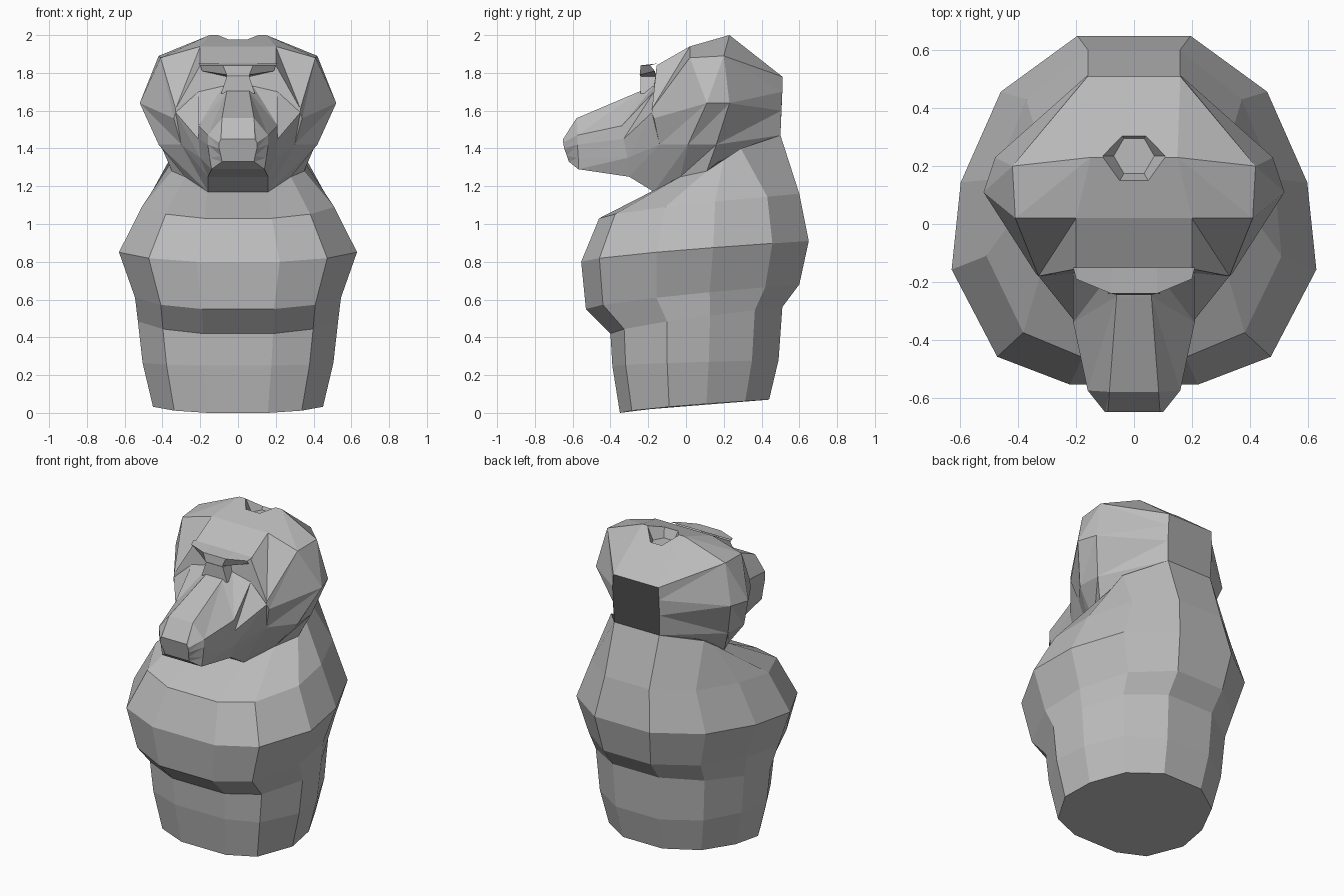
import bpy
import bmesh
from math import radians

cube = bpy.data.objects.get("Cube")
if cube:
    bpy.data.objects.remove(cube, do_unlink=True)

GREY = (0.5, 0.5, 0.5, 1.0)
stone = bpy.data.materials.new("stone grey")
stone.use_nodes = True
stone.diffuse_color = GREY
stone.node_tree.nodes["Principled BSDF"].inputs["Base Color"].default_value = GREY


def loft(name, profiles, closed=True, split=False):
    """Skin a series of half profiles, mirrored across x = 0."""
    bm = bmesh.new()
    sides = [[[bm.verts.new((s * x, y, z)) for x, y, z in p] for p in profiles]
             for s in (1, -1)]
    left, right = sides
    for rows in sides:
        for a, b in zip(rows, rows[1:]):
            for i in range(len(a) - 1):
                if split:
                    bm.faces.new((a[i], b[i], a[i + 1]))
                    bm.faces.new((b[i], b[i + 1], a[i + 1]))
                else:
                    bm.faces.new((a[i], b[i], b[i + 1], a[i + 1]))
    # centre strips joining the two halves
    for k in range(len(profiles) - 1):
        for end in ((0, -1) if closed else (0,)):
            bm.faces.new((left[k][end], left[k + 1][end],
                          right[k + 1][end], right[k][end]))
    if closed:
        for k in (0, -1):
            bm.faces.new(left[k] + right[k][::-1])
    bmesh.ops.remove_doubles(bm, verts=bm.verts, dist=0.0005)
    bmesh.ops.recalc_face_normals(bm, faces=bm.faces)
    mesh = bpy.data.meshes.new(name)
    bm.to_mesh(mesh)
    bm.free()
    mesh.materials.append(stone)
    obj = bpy.data.objects.new(name, mesh)
    bpy.context.collection.objects.link(obj)
    return obj


# Body: twelve-sided tilted rings, shaped by width and depth fractions
WIDTH = (0.35, 0.75, 1.0, 0.95, 0.73, 0.31)
DEPTH = (0.0, 0.08, 0.33, 0.58, 0.84, 1.0)


def ring(z_front, z_back, y_front, y_back, half_width):
    return [(half_width * w,
             y_front + (y_back - y_front) * d,
             z_front + (z_back - z_front) * d ** 0.7)
            for w, d in zip(WIDTH, DEPTH)]


neck = [(.16, -.17, 1.17), (.28, -.03, 1.25), (.35, .11, 1.28),
        (.345, .2, 1.34), (.33, .29, 1.40), (.16, .5, 1.47)]
loft("body", [
    ring(0, .07, -.35, .44, .45),
    ring(.25, .28, -.39, .49, .505),
    ring(.42, .56, -.40, .51, .53),
    ring(.55, .68, -.53, .60, .545),
    ring(.80, .91, -.555, .65, .63),
    ring(1.03, 1.16, -.46, .60, .51),
    neck,
])

# Head: cross-sections from nose to nape, each from the top down
jaw = [(.30, -.14, 1.42), (.16, -.17, 1.17)]
nose = [(.09, -.65, 1.45), (.1, -.65, 1.43), (.1, -.645, 1.4),
        (.09, -.63, 1.36), (.085, -.62, 1.33)]
muzzle_tip = [(.085, -.58, 1.56), (.16, -.575, 1.47), (.16, -.575, 1.42),
              (.15, -.57, 1.35), (.14, -.57, 1.29)]
muzzle_root = [(.06, -.25, 1.70), (.21, -.34, 1.52), (.21, -.33, 1.45),
               (.2, -.31, 1.35), (.16, -.3, 1.25)]
eye_line = [(.08, -.17, 1.73), (.21, -.17, 1.70), (.33, -.18, 1.59)] + jaw
brow = [(.2, -.155, 1.84), (.33, -.18, 1.61), (.34, -.17, 1.56)] + jaw
ear_front = [(.2, .02, 1.94), (.41, .02, 1.88), (.52, .11, 1.64),
             (.42, .01, 1.42), (.28, -.03, 1.25)]
ear_back = [(.15, .23, 2.0), (.42, .2, 1.89), (.48, .23, 1.64),
            (.41, .16, 1.42), (.35, .11, 1.28)]
nape = [(.16, .51, 1.78), (.165, .51, 1.7), (.165, .505, 1.6),
        (.16, .5, 1.47), (.33, .29, 1.40)]
head = loft("head", [nose, muzzle_tip, muzzle_root, eye_line, brow,
                     ear_front, ear_back, nape], split=True)

# Brow ridge and nose bridge, overhanging the eye sockets
loft("brow_ridge", [
    [(.08, -.15, 1.85), (.21, -.15, 1.85)],
    [(.08, -.24, 1.84), (.2, -.19, 1.84)],
    [(.06, -.245, 1.79), (.19, -.165, 1.81)],
    [(.06, -.24, 1.78), (.06, -.16, 1.78)],
    [(.09, -.24, 1.69), (.09, -.15, 1.69)],
], closed=False)

# Six-sided tapered recess in the crown
bpy.ops.mesh.primitive_cone_add(vertices=6, radius1=.07, radius2=.13, depth=.12,
                                location=(0, .235, 1.98), rotation=(0, 0, radians(30)))
cutter = bpy.context.object
cutter.name = "crown_cutter"
cutter.hide_render = True
cutter.data.materials.append(stone)
cut = head.modifiers.new("crown recess", 'BOOLEAN')
cut.operation = 'DIFFERENCE'
cut.object = cutter
bpy.context.view_layer.objects.active = head
bpy.ops.object.modifier_apply(modifier=cut.name)
bpy.data.objects.remove(cutter, do_unlink=True)
